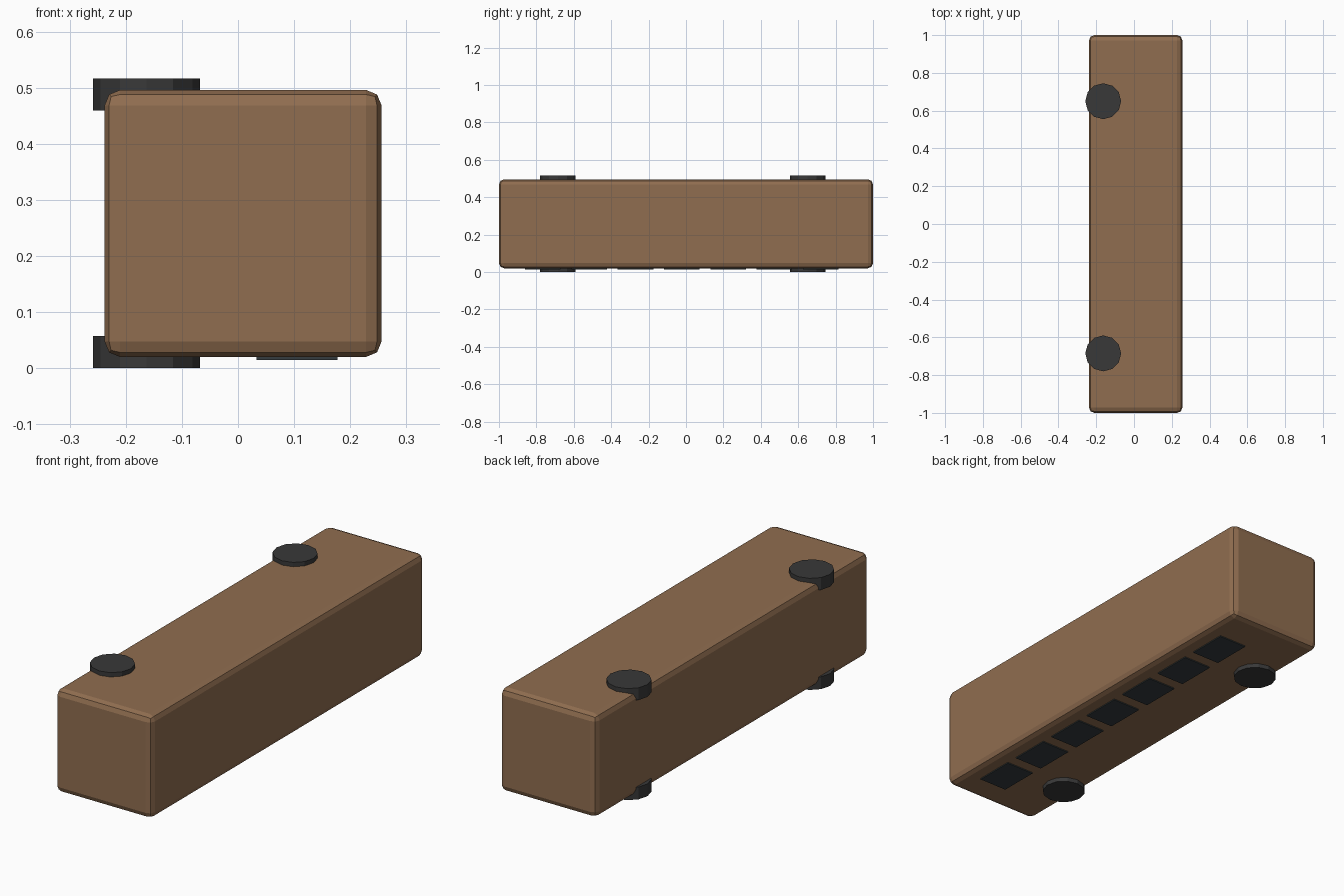
import bpy

if "Cube" in bpy.data.objects:
    bpy.data.objects.remove(bpy.data.objects["Cube"])


def material(name, rgb):
    m = bpy.data.materials.new(name)
    m.diffuse_color = (*rgb, 1)
    m.use_nodes = True
    m.node_tree.nodes["Principled BSDF"].inputs["Base Color"].default_value = m.diffuse_color
    return m


wood = material("brown", (0.28, 0.155, 0.08))
dark = material("dark", (0.04, 0.04, 0.04))
slate = material("slate", (0.035, 0.045, 0.05))


def box(name, lo, hi, mat):
    centre = [(a + b) / 2 for a, b in zip(lo, hi)]
    bpy.ops.mesh.primitive_cube_add(size=1, location=centre)
    ob = bpy.context.object
    ob.name = name
    ob.scale = [b - a for a, b in zip(lo, hi)]
    bpy.ops.object.transform_apply(location=False, rotation=False, scale=True)
    ob.data.materials.append(mat)
    return ob


# Long beam with softened edges
beam = box("beam", (-0.238, -1, 0.02), (0.256, 1, 0.496), wood)
bevel = beam.modifiers.new("bevel", "BEVEL")
bevel.width = 0.028
bevel.segments = 2

# Round discs poking out of the top and bottom, near the left edge
for y in (-0.685, 0.65):
    for label, z in (("lower", 0.0285), ("upper", 0.4875)):
        bpy.ops.mesh.primitive_cylinder_add(
            vertices=12, radius=0.095, depth=0.057, location=(-0.163, y, z))
        disc = bpy.context.object
        disc.name = label + "_disc"
        disc.data.materials.append(dark)

# Row of thin pads on the underside
for i in range(7):
    y = -0.765 + i * 0.2475
    box("underside_pad", (0.033, y - 0.095, 0.015), (0.177, y + 0.095, 0.03), slate)
